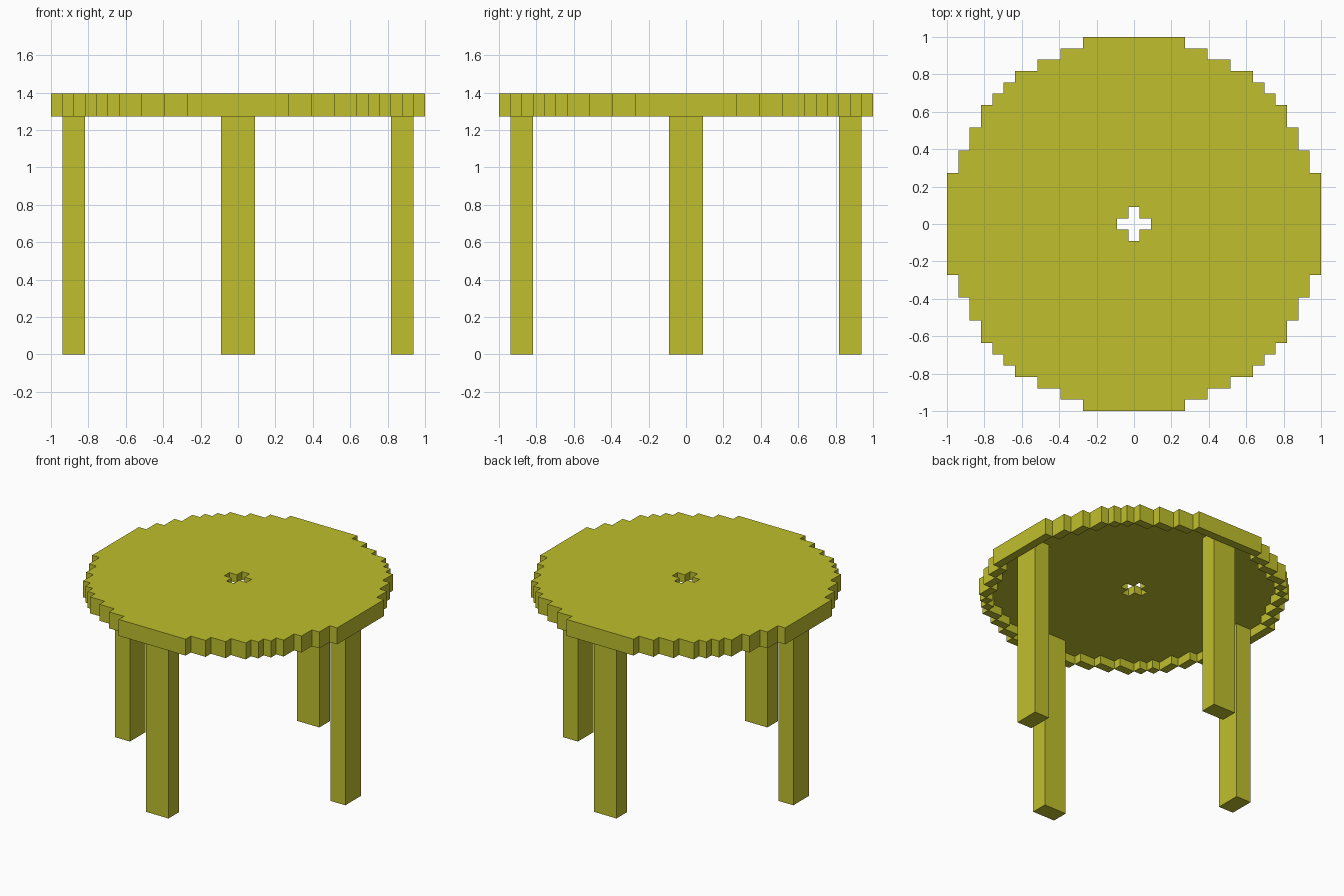
import bpy, bmesh

cube = bpy.data.objects.get("Cube")
if cube:
    bpy.data.objects.remove(cube, do_unlink=True)

U = 2 / 33  # one block; the table is 33 blocks across

mat = bpy.data.materials.new("olive_yellow")
mat.use_nodes = True
colour = (0.52, 0.52, 0.026, 1)
mat.diffuse_color = colour
mat.node_tree.nodes["Principled BSDF"].inputs["Base Color"].default_value = colour


def block_object(name, blocks):
    """Build one clean mesh from the exposed sides of a set of grid blocks."""
    bm = bmesh.new()
    verts = {}

    def vert(p):
        if p not in verts:
            verts[p] = bm.verts.new(((p[0] - 0.5) * U, (p[1] - 0.5) * U, p[2] * U))
        return verts[p]

    for block in blocks:
        for axis in range(3):
            for side in (0, 1):
                near = list(block)
                near[axis] += 2 * side - 1
                if tuple(near) in blocks:
                    continue
                b, c = (axis + 1) % 3, (axis + 2) % 3
                ring = []
                for db, dc in ((0, 0), (1, 0), (1, 1), (0, 1)):
                    p = list(block)
                    p[axis] += side
                    p[b] += db
                    p[c] += dc
                    ring.append(vert(tuple(p)))
                bm.faces.new(ring if side else ring[::-1])
    # Merge flat areas into large faces
    bmesh.ops.dissolve_limit(bm, angle_limit=0.01, verts=bm.verts[:], edges=bm.edges[:])
    mesh = bpy.data.meshes.new(name)
    bm.to_mesh(mesh)
    bm.free()
    mesh.materials.append(mat)
    obj = bpy.data.objects.new(name, mesh)
    bpy.context.collection.objects.link(obj)
    return obj


# Half-width of the stepped disc for each row out from the middle
reach = [16] * 5 + [15] * 2 + [14] * 2 + [13] * 2 + [12, 11, 10, 8, 6, 4]
disc = {(x, y) for y in range(-16, 17) for x in range(-16, 17) if abs(x) <= reach[abs(y)]}

# Rim: disc cells with an open side
rim = {(x, y) for x, y in disc
       if not {(x + 1, y), (x - 1, y), (x, y + 1), (x, y - 1)} <= disc}

# Plus-shaped hole through the middle
hole = {(x, y) for x, y in disc if abs(x) + abs(y) <= 1}

# Top plate with the rim hanging one block below it
block_object("table_top", {(x, y, 22) for x, y in disc - hole} | {(x, y, 21) for x, y in rim})


# Four legs, each 2 x 3 blocks, reaching up to the plate inside the rim
def leg(name, dx, dy):
    out, half, top = 14.5 * U, 1.5 * U, 22 * U
    bpy.ops.mesh.primitive_cube_add(size=1, location=(dx * out, dy * out, top / 2))
    obj = bpy.context.object
    obj.name = name
    obj.scale = (2 * U if dx else 2 * half, 2 * U if dy else 2 * half, top)
    bpy.ops.object.transform_apply(location=False, rotation=False, scale=True)
    obj.data.materials.append(mat)


for name, dx, dy in (("left_leg", 1, 0), ("right_leg", -1, 0),
                     ("front_leg", 0, -1), ("back_leg", 0, 1)):
    leg(name, dx, dy)
